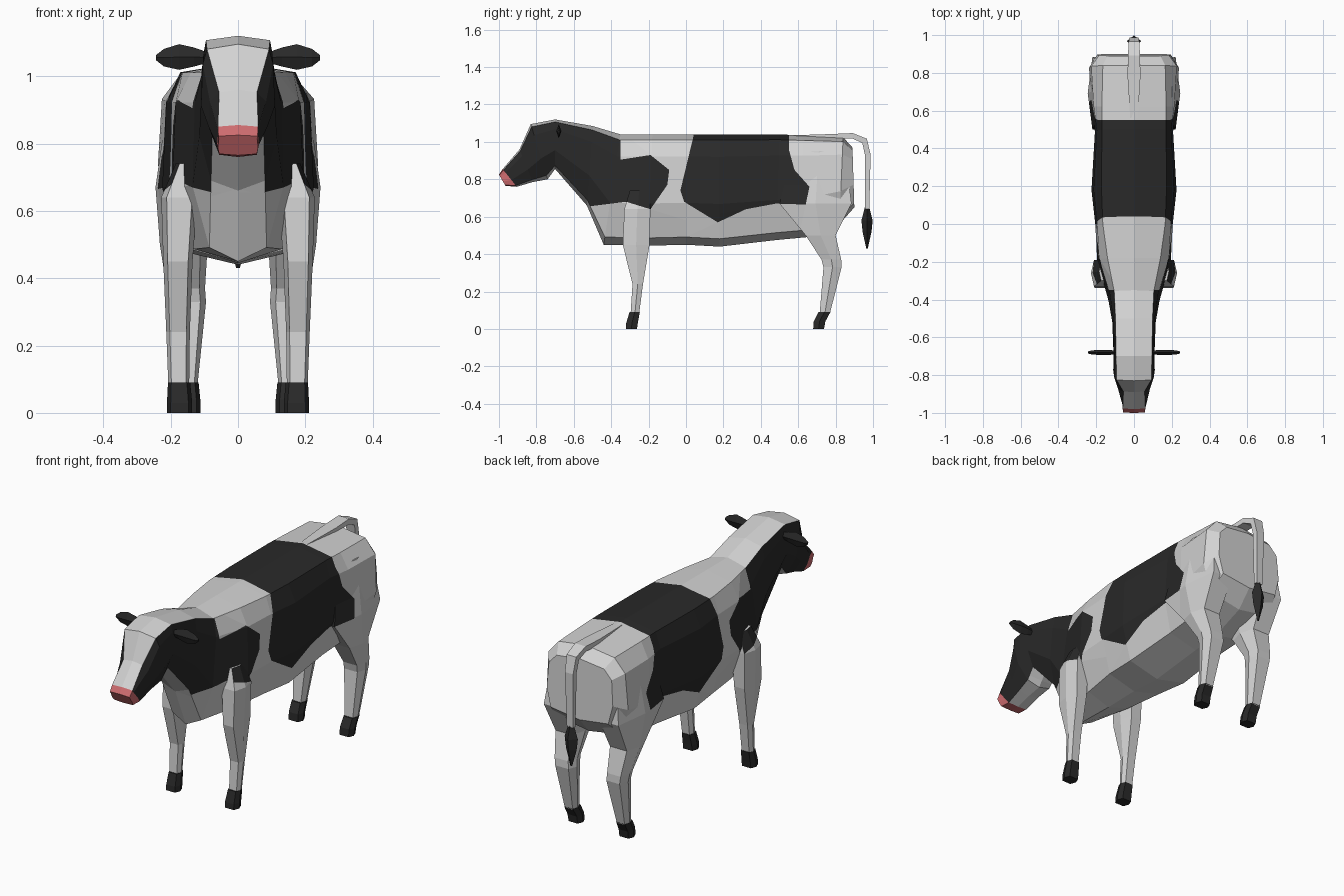
import bpy, bmesh
from mathutils import Vector


def material(name, rgb):
    m = bpy.data.materials.new(name)
    m.diffuse_color = (*rgb, 1)
    return m


MATS = [material("white_hide", (0.65, 0.65, 0.65)),
        material("black_hide", (0.022, 0.022, 0.022)),
        material("pink_muzzle", (0.62, 0.15, 0.16))]
WHITE, BLACK, PINK = 0, 1, 2

# Patch outlines in (y, z)
SADDLE = [(0.05, 1.2), (0.55, 1.2), (0.55, 0.96), (0.58, 0.85), (0.66, 0.76), (0.64, 0.665),
          (0.48, 0.67), (0.32, 0.64), (0.17, 0.57), (-0.01, 0.68), (-0.03, 0.74), (0.04, 1.03)]
NECK = [(-0.985, 0.86), (-0.85, 1.2), (-0.35, 1.2), (-0.35, 0.905), (-0.19, 0.93), (-0.09, 0.85),
        (-0.10, 0.77), (-0.19, 0.64), (-0.32, 0.68), (-0.52, 0.655), (-0.71, 0.82),
        (-0.74, 0.77), (-0.92, 0.74)]


def inside(p, poly):
    hit = False
    for (ya, za), (yb, zb) in zip(poly, poly[1:] + poly[:1]):
        if (za > p.z) != (zb > p.z) and p.y < ya + (p.z - za) * (yb - ya) / (zb - za):
            hit = not hit
    return hit


def paint(bm, poly, min_side):
    """Cut the patch outline into the faces, then colour the faces within it."""
    for (ya, za), (yb, zb) in zip(poly, poly[1:] + poly[:1]):
        lo_y, hi_y, lo_z, hi_z = min(ya, yb), max(ya, yb), min(za, zb), max(za, zb)
        faces = []
        for f in bm.faces:
            ys = [v.co.y for v in f.verts]
            zs = [v.co.z for v in f.verts]
            if max(ys) >= lo_y and min(ys) <= hi_y and max(zs) >= lo_z and min(zs) <= hi_z:
                faces.append(f)
        edges = list({e for f in faces for e in f.edges})
        verts = list({v for f in faces for v in f.verts})
        if faces:
            bmesh.ops.bisect_plane(bm, geom=verts + edges + faces, dist=1e-5,
                                   plane_co=(0, ya, za), plane_no=(0, zb - za, ya - yb))
    bm.normal_update()
    for f in bm.faces:
        if (f.material_index == WHITE and abs(f.normal.x) >= min_side
                and inside(f.calc_center_median(), poly)):
            f.material_index = BLACK


def loft(bm, rings, mat=WHITE):
    """Skin a list of closed rings and cap both ends."""
    vs = [[bm.verts.new(p) for p in r] for r in rings]
    rows = []
    for a, b in zip(vs, vs[1:]):
        n = len(a)
        rows.append([bm.faces.new((a[i], a[(i + 1) % n], b[(i + 1) % n], b[i])) for i in range(n)])
    caps = [bm.faces.new(vs[0]), bm.faces.new(vs[-1])]
    for f in sum(rows, caps):
        f.material_index = mat
    return rows, caps


def finish(bm, name, mirror=False, patches=False):
    if mirror:
        d = bmesh.ops.duplicate(bm, geom=bm.verts[:] + bm.edges[:] + bm.faces[:])
        for v in d["geom"]:
            if isinstance(v, bmesh.types.BMVert):
                v.co.x *= -1
    bmesh.ops.recalc_face_normals(bm, faces=bm.faces[:])
    if patches:
        paint(bm, SADDLE, 0.0)
        paint(bm, NECK, 0.35)
    me = bpy.data.meshes.new(name)
    bm.to_mesh(me)
    bm.free()
    for m in MATS:
        me.materials.append(m)
    ob = bpy.data.objects.new(name, me)
    bpy.context.collection.objects.link(ob)


# Body, neck and head: y top, y bottom, z top, z bottom, half widths at top, side, bottom
STATIONS = [
    (-1.00, -0.965, 0.825, 0.765, 0.058, 0.060, 0.056),
    (-0.98, -0.905, 0.855, 0.760, 0.060, 0.062, 0.056),
    (-0.89, -0.82, 0.960, 0.785, 0.056, 0.088, 0.060),
    (-0.83, -0.74, 1.095, 0.800, 0.092, 0.110, 0.070),
    (-0.70, -0.70, 1.120, 0.855, 0.095, 0.108, 0.075),
    (-0.50, -0.53, 1.085, 0.660, 0.098, 0.115, 0.080),
    (-0.35, -0.44, 1.040, 0.450, 0.105, 0.135, 0.085),
    (-0.18, -0.20, 1.040, 0.445, 0.140, 0.195, 0.130),
    (0.00, 0.00, 1.040, 0.450, 0.165, 0.205, 0.160),
    (0.18, 0.18, 1.040, 0.440, 0.172, 0.225, 0.175),
    (0.50, 0.48, 1.040, 0.475, 0.170, 0.207, 0.165),
    (0.62, 0.64, 1.035, 0.490, 0.170, 0.225, 0.170),
    (0.84, 0.82, 1.025, 0.560, 0.165, 0.238, 0.190),
    (0.89, 0.90, 0.970, 0.650, 0.140, 0.195, 0.170),
]


def body_ring(yt, yb, zt, zb, wt, wm, wb):
    half = [(0, 0), (wt, 0.05), (wm * 0.95, 0.2), (wm, 0.62), (wb, 0.93), (0, 1)]
    pts = [Vector((x, yt + (yb - yt) * t, zt + (zb - zt) * t)) for x, t in half]
    return pts + [Vector((-p.x, p.y, p.z)) for p in pts[-2:0:-1]]


bm = bmesh.new()
rows, caps = loft(bm, [body_ring(*s) for s in STATIONS])
for f in rows[0] + caps[:1]:
    f.material_index = PINK
finish(bm, "body_and_head", patches=True)


# Legs and hooves: z, y front, y back, x inner, x outer
def leg_ring(z, y0, y1, x0, x1):
    ym, c = (y0 + y1) / 2, (x1 - x0) * 0.15
    return [(x1, ym, z), (x1 - c, y0, z), (x0 + c, y0, z),
            (x0, ym, z), (x0 + c, y1, z), (x1 - c, y1, z)]


LEGS = {
    "front_legs": [(0.085, -0.296, -0.25, 0.145, 0.207), (0.24, -0.286, -0.23, 0.143, 0.213),
                   (0.45, -0.338, -0.195, 0.135, 0.222), (0.64, -0.33, -0.19, 0.120, 0.228),
                   (0.74, -0.30, -0.20, 0.110, 0.185)],
    "hind_legs": [(0.085, 0.715, 0.77, 0.120, 0.187), (0.33, 0.735, 0.832, 0.095, 0.207),
                  (0.37, 0.725, 0.83, 0.098, 0.212), (0.50, 0.64, 0.80, 0.090, 0.232),
                  (0.67, 0.50, 0.885, 0.080, 0.245), (0.95, 0.57, 0.85, 0.080, 0.205)],
}
HOOVES = {
    "front_hooves": [(0.0, -0.322, -0.262, 0.136, 0.211), (0.03, -0.32, -0.258, 0.136, 0.211),
                     (0.09, -0.302, -0.247, 0.142, 0.208)],
    "hind_hooves": [(0.0, 0.68, 0.738, 0.112, 0.188), (0.04, 0.683, 0.745, 0.112, 0.190),
                    (0.09, 0.708, 0.772, 0.117, 0.190)],
}
for group, mat in ((LEGS, WHITE), (HOOVES, BLACK)):
    for name, rings in group.items():
        bm = bmesh.new()
        loft(bm, [leg_ring(*r) for r in rings], mat)
        finish(bm, name, mirror=True, patches=(mat == WHITE))

# Ears: x, z centre, half height, half thickness
bm = bmesh.new()
EAR = [(0.085, 1.055, 0.014, 0.008), (0.13, 1.057, 0.028, 0.013), (0.175, 1.057, 0.038, 0.014),
       (0.22, 1.055, 0.026, 0.011), (0.243, 1.055, 0.008, 0.006)]
loft(bm, [[(x, -0.68 - d, z), (x, -0.68, z + h), (x, -0.68 + d, z), (x, -0.68, z - h)]
          for x, z, h, d in EAR], BLACK)
finish(bm, "ears", mirror=True)


# Tail and tuft: y, z, offset direction (y, z), half thickness, half width
def tail_ring(y, z, ny, nz, d, w):
    return [(w, y + ny * d, z + nz * d), (-w, y + ny * d, z + nz * d),
            (-w, y - ny * d, z - nz * d), (w, y - ny * d, z - nz * d)]


bm = bmesh.new()
TAIL = [(0.56, 1.025, 0, 1, 0.010, 0.020), (0.78, 1.028, 0, 1, 0.014, 0.034),
        (0.89, 1.033, 0.1, 1, 0.014, 0.032), (0.955, 1.005, 0.7, 0.7, 0.017, 0.028),
        (0.972, 0.93, 1, 0.1, 0.015, 0.024), (0.969, 0.64, 1, 0, 0.011, 0.018)]
loft(bm, [tail_ring(*r) for r in TAIL])
finish(bm, "tail")

bm = bmesh.new()
TUFT = [(0.650, 0.012), (0.58, 0.030), (0.52, 0.024), (0.43, 0.004)]
loft(bm, [[(w * 1.3, 0.968, z), (0, 0.968 + w, z), (-w * 1.3, 0.968, z), (0, 0.968 - w, z)]
          for z, w in TUFT], BLACK)
finish(bm, "tail_tuft")
